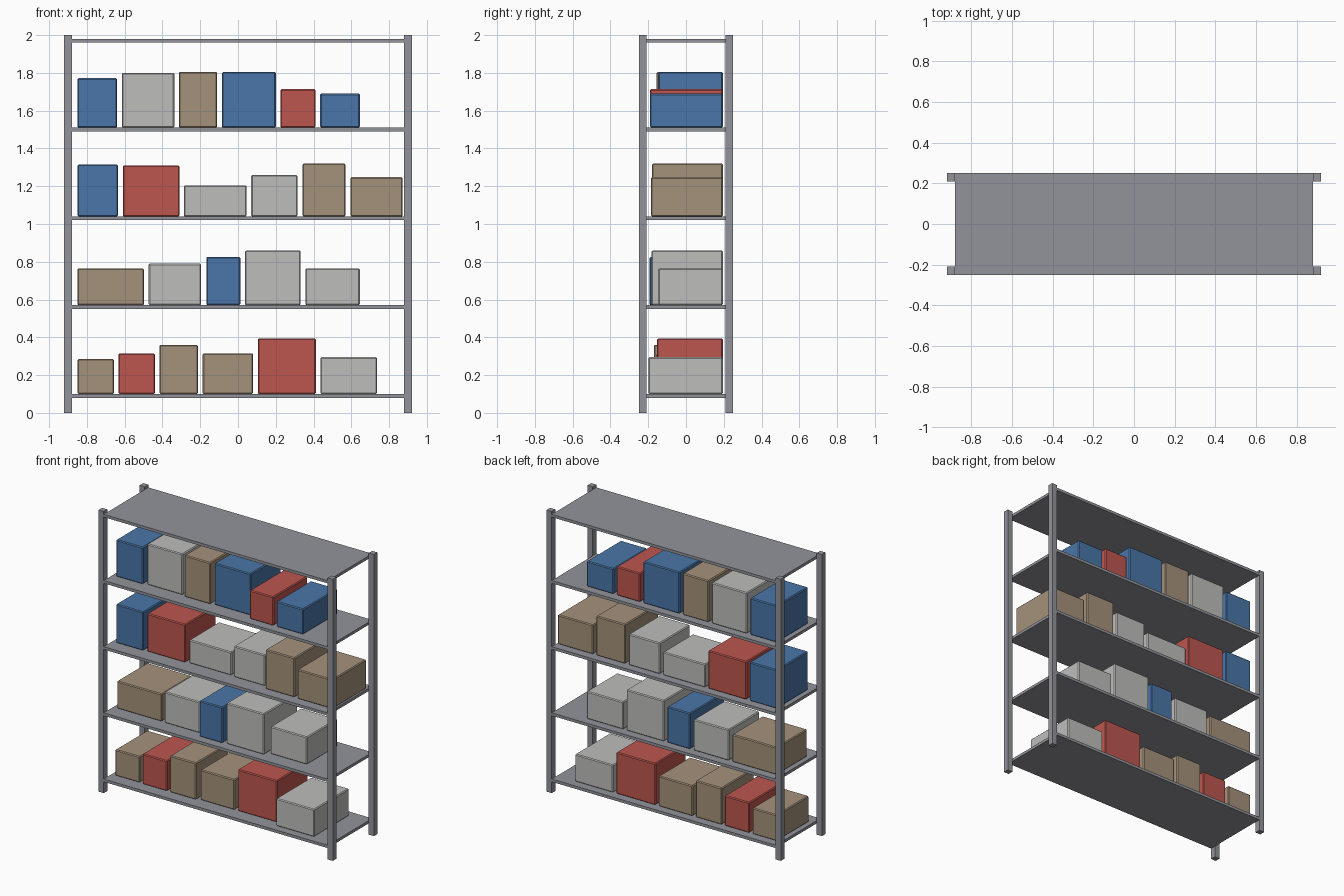
import bpy

if "Cube" in bpy.data.objects:
    bpy.data.objects.remove(bpy.data.objects["Cube"])


def material(name, rgb):
    lin = [((c / 255 + 0.055) / 1.055) ** 2.4 for c in rgb]
    m = bpy.data.materials.new(name)
    m.diffuse_color = (*lin, 1.0)
    m.use_nodes = True
    m.node_tree.nodes["Principled BSDF"].inputs["Base Color"].default_value = m.diffuse_color
    return m


MATS = {
    "frame": material("frame_grey", (146, 148, 155)),
    "blue": material("box_blue", (74, 118, 168)),
    "red": material("box_red", (190, 86, 79)),
    "tan": material("box_tan", (165, 146, 123)),
    "grey": material("box_light_grey", (190, 191, 188)),
}


def block(name, lo, hi, mat, bevel=0.0):
    """Axis-aligned box between two corners, optionally with chamfered edges."""
    bpy.ops.mesh.primitive_cube_add(size=1, location=[(a + b) / 2 for a, b in zip(lo, hi)])
    ob = bpy.context.object
    ob.name = name
    ob.scale = [b - a for a, b in zip(lo, hi)]
    bpy.ops.object.transform_apply(location=False, rotation=False, scale=True)
    ob.data.materials.append(MATS[mat])
    if bevel:
        mod = ob.modifiers.new("edge_bevel", "BEVEL")
        mod.width = bevel
        mod.segments = 1
    return ob


# Corner posts
for sx, side in ((-1, "left"), (1, "right")):
    for sy, end in ((-1, "front"), (1, "back")):
        cx, cy = 0.9 * sx, 0.23 * sy
        block(f"{end}_{side}_post", (cx - 0.02, cy - 0.02, 0), (cx + 0.02, cy + 0.02, 2), "frame")

# Shelf boards
SHELF_TOPS = [0.10 + 0.47 * i for i in range(5)]
for i, z in enumerate(SHELF_TOPS):
    block(f"shelf_{i + 1}", (-0.88, -0.25, z - 0.02), (0.88, 0.25, z), "frame")

# Boxes per shelf, bottom to top: colour, left x, right x, top z, front y
ROWS = [
    [("tan", -0.85, -0.657, 0.285, -0.165), ("red", -0.633, -0.44, 0.315, -0.17),
     ("tan", -0.416, -0.212, 0.36, -0.17), ("tan", -0.187, 0.08, 0.315, -0.155),
     ("red", 0.105, 0.412, 0.395, -0.153), ("grey", 0.437, 0.736, 0.295, -0.198)],
    [("tan", -0.85, -0.498, 0.765, -0.147), ("grey", -0.473, -0.195, 0.79, -0.15),
     ("blue", -0.168, 0.012, 0.825, -0.193), ("grey", 0.037, 0.332, 0.86, -0.183),
     ("grey", 0.357, 0.645, 0.765, -0.147)],
    [("blue", -0.85, -0.635, 1.315, -0.157), ("red", -0.61, -0.31, 1.31, -0.15),
     ("grey", -0.287, 0.045, 1.205, -0.14), ("grey", 0.07, 0.315, 1.26, -0.148),
     ("tan", 0.342, 0.57, 1.32, -0.18), ("tan", 0.595, 0.872, 1.248, -0.185)],
    [("blue", -0.85, -0.64, 1.772, -0.155), ("grey", -0.615, -0.337, 1.80, -0.142),
     ("tan", -0.313, -0.11, 1.805, -0.155), ("blue", -0.085, 0.20, 1.805, -0.145),
     ("red", 0.225, 0.41, 1.714, -0.19), ("blue", 0.435, 0.645, 1.69, -0.19)],
]
for r, row in enumerate(ROWS):
    for i, (col, x0, x1, top, front) in enumerate(row):
        block(f"storage_box_{r + 1}_{i + 1}", (x0, front, SHELF_TOPS[r]), (x1, 0.195, top), col, 0.006)
